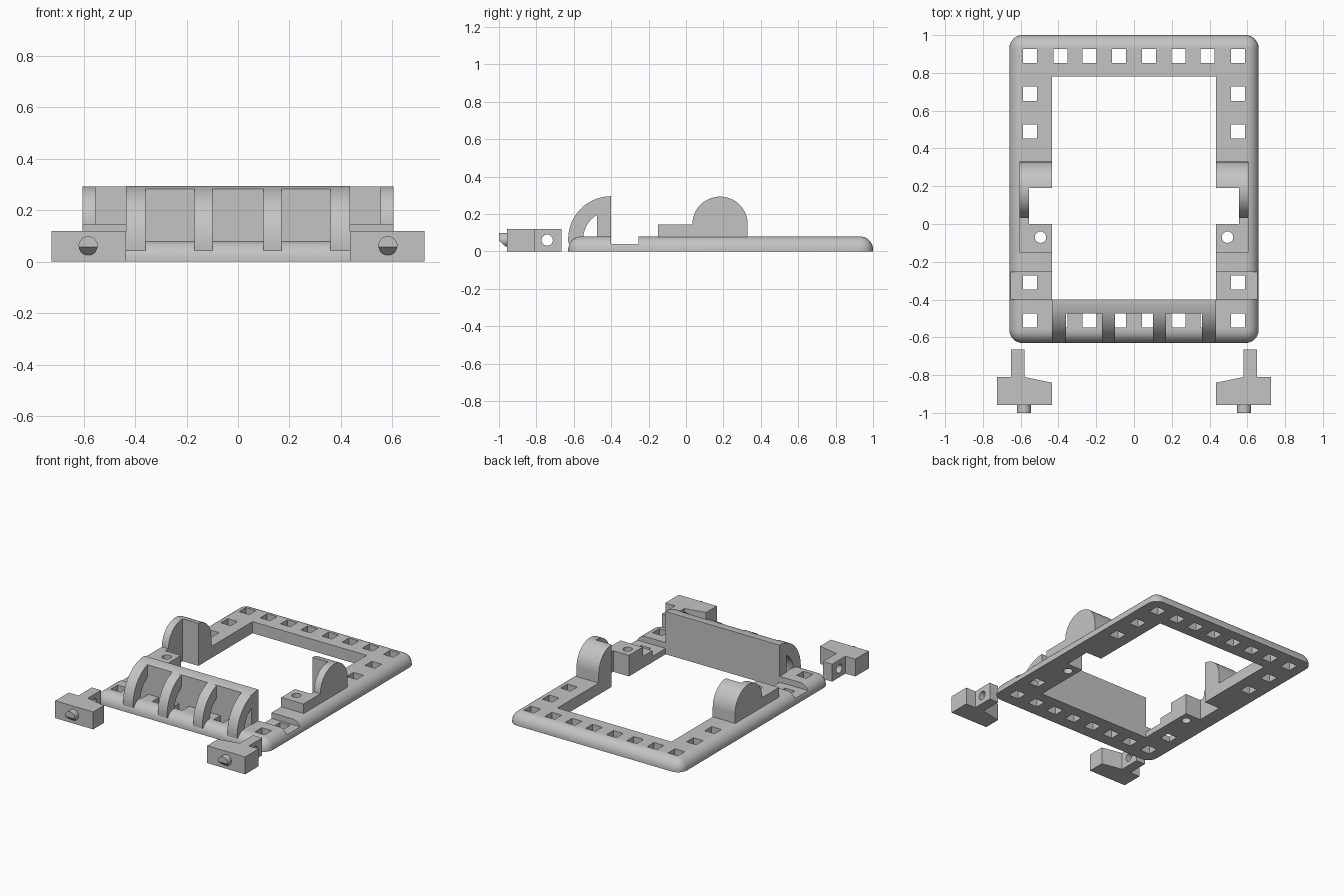
import bpy, bmesh
from math import sin, cos, pi, radians
from mathutils import Matrix, Vector

cube = bpy.data.objects.get("Cube")
if cube:
    bpy.data.objects.remove(cube)

grey = bpy.data.materials.new("plain grey")
grey.use_nodes = True
GREY = (0.55, 0.55, 0.55, 1)
grey.diffuse_color = GREY
grey.node_tree.nodes["Principled BSDF"].inputs["Base Color"].default_value = GREY


def finish(name, bm):
    bmesh.ops.recalc_face_normals(bm, faces=bm.faces)
    mesh = bpy.data.meshes.new(name)
    bm.to_mesh(mesh)
    bm.free()
    mesh.materials.append(grey)
    obj = bpy.data.objects.new(name, mesh)
    bpy.context.collection.objects.link(obj)
    return obj


def add_box(bm, x, y, z):
    """Box from three (low, high) ranges."""
    size = [b - a for a, b in (x, y, z)]
    mid = Vector([(a + b) / 2 for a, b in (x, y, z)])
    return bmesh.ops.create_cube(bm, size=1, matrix=Matrix.Translation(mid) @ Matrix.Diagonal((*size, 1)))


def box(name, x, y, z):
    bm = bmesh.new()
    add_box(bm, x, y, z)
    return finish(name, bm)


def prism(name, points, axis, lo, hi):
    """Extrude a profile: (y, z) points along x, or (x, y) points along z."""
    bm = bmesh.new()
    place = (lambda p: (lo, *p)) if axis == "x" else (lambda p: (*p, lo))
    step = (hi - lo, 0, 0) if axis == "x" else (0, 0, hi - lo)
    face = bm.faces.new([bm.verts.new(place(p)) for p in points])
    out = bmesh.ops.extrude_face_region(bm, geom=[face])["geom"]
    bmesh.ops.translate(bm, vec=step, verts=[v for v in out if isinstance(v, bmesh.types.BMVert)])
    return finish(name, bm)


def rod(name, centre, radius, length, axis):
    turn = {"x": Matrix.Rotation(pi / 2, 4, "Y"), "y": Matrix.Rotation(pi / 2, 4, "X"), "z": Matrix()}
    bm = bmesh.new()
    bmesh.ops.create_cone(bm, cap_ends=True, segments=32, radius1=radius, radius2=radius, depth=length,
                          matrix=Matrix.Translation(centre) @ turn[axis])
    return finish(name, bm)


def arc(cy, cz, r, start, end, n=24):
    angles = [radians(start + (end - start) * i / n) for i in range(n + 1)]
    return [(cy + r * cos(a), cz + r * sin(a)) for a in angles]


def select(obj):
    bpy.ops.object.select_all(action="DESELECT")
    obj.select_set(True)
    bpy.context.view_layer.objects.active = obj


def cut(obj, cutter):
    mod = obj.modifiers.new("cut", "BOOLEAN")
    mod.operation, mod.solver, mod.object = "DIFFERENCE", "EXACT", cutter
    select(obj)
    bpy.ops.object.modifier_apply(modifier=mod.name)
    bpy.data.objects.remove(cutter)


def smooth(obj):
    select(obj)
    bpy.ops.object.shade_smooth_by_angle(angle=radians(30))


def span(s, a, b):
    """Mirrored x range for side s."""
    return tuple(sorted((s * a, s * b)))


# Base frame: slab with rounded outer edge and corners
T = 0.08
bm = bmesh.new()
add_box(bm, (-0.66, 0.66), (-0.63, 1.0), (0, T))
edges = [e for e in bm.edges if any(v.co.z > T / 2 for v in e.verts)]
bmesh.ops.bevel(bm, geom=edges, offset=0.07, segments=8, profile=0.5, affect="EDGES")
frame = finish("base_frame", bm)

# Frame opening, clip notches and square holes
cut(frame, box("opening", (-0.435, 0.435), (-0.40, 0.78), (-1, 1)))
for s in (1, -1):
    cut(frame, box("notch", span(s, 0.40, 0.8), (-0.40, -0.255), (0.04, 1)))
    cut(frame, box("pocket", span(s, 0.40, 0.555), (0, 0.19), (-1, 1)))
    cut(frame, rod("screw_hole", (s * 0.495, -0.07, 0), 0.03, 1, "z"))
H = 0.0375
row = [s * x for s in (1, -1) for x in (0.08, 0.235, 0.39, 0.55)]
spots = [(x, y) for x in row for y in (0.89, -0.51)]
spots += [(s * 0.55, y) for s in (1, -1) for y in (0.69, 0.49, -0.31)]
bm = bmesh.new()
for x, y in spots:
    add_box(bm, (x - H, x + H), (y - H, y + H), (-1, 1))
cut(frame, finish("square_holes", bm))
smooth(frame)

# Front hood: upright wall with a curved top, and hollow curved ribs
CY, CZ = -0.40, 0.065
top = [p for p in arc(CY, CZ, 0.23, 90, 109)]
wall = prism("hood_wall", [(CY, 0)] + top + [(-0.475, 0)], "x", -0.435, 0.435)
smooth(wall)
for s in (1, -1):
    for label, a, b in (("inner", 0.10, 0.17), ("outer", 0.36, 0.435)):
        profile = arc(CY, CZ, 0.23, 90, 186) + arc(CY, CZ, 0.15, 186, 90)
        rib = prism(f"{label}_hood_rib_{'left' if s > 0 else 'right'}", profile, "x", *span(s, a, b))
        smooth(rib)

for s, side in ((1, "left"), (-1, "right")):
    # Rounded side lug joined to a low screw block
    outline = [(-0.15, 0.02), (0.33, 0.02)] + arc(0.182, 0.145, 0.148, 0, 180) + [(-0.15, 0.145)]
    lug = prism("side_lug_" + side, outline, "x", *span(s, 0.435, 0.605))
    cut(lug, box("pocket", span(s, 0.40, 0.555), (0, 0.19), (-1, 1)))
    cut(lug, rod("screw_hole", (s * 0.495, -0.07, 0), 0.03, 1, "z"))
    smooth(lug)

    # Loose latch: T-shaped block with a drilled stem
    plan = [(0.435, -0.957), (0.725, -0.957), (0.725, -0.81), (0.65, -0.81),
            (0.65, -0.665), (0.58, -0.665), (0.58, -0.81), (0.435, -0.84)]
    latch = prism("latch_" + side, [(s * x, y) for x, y in plan], "z", 0, 0.12)
    cut(latch, rod("pin_hole", (s * 0.6, -0.742, 0.06), 0.03, 0.3, "x"))
    smooth(latch)

    # Latch peg with its lower front sliced off
    peg = rod("latch_peg_" + side, (s * 0.583, -0.97, 0.062), 0.037, 0.06, "y")
    cut(peg, prism("slice", [(-1.02, 0.075), (-0.957, 0.02), (-0.957, -0.1), (-1.02, -0.1)],
                   "x", *span(s, 0.5, 0.7)))
    smooth(peg)
